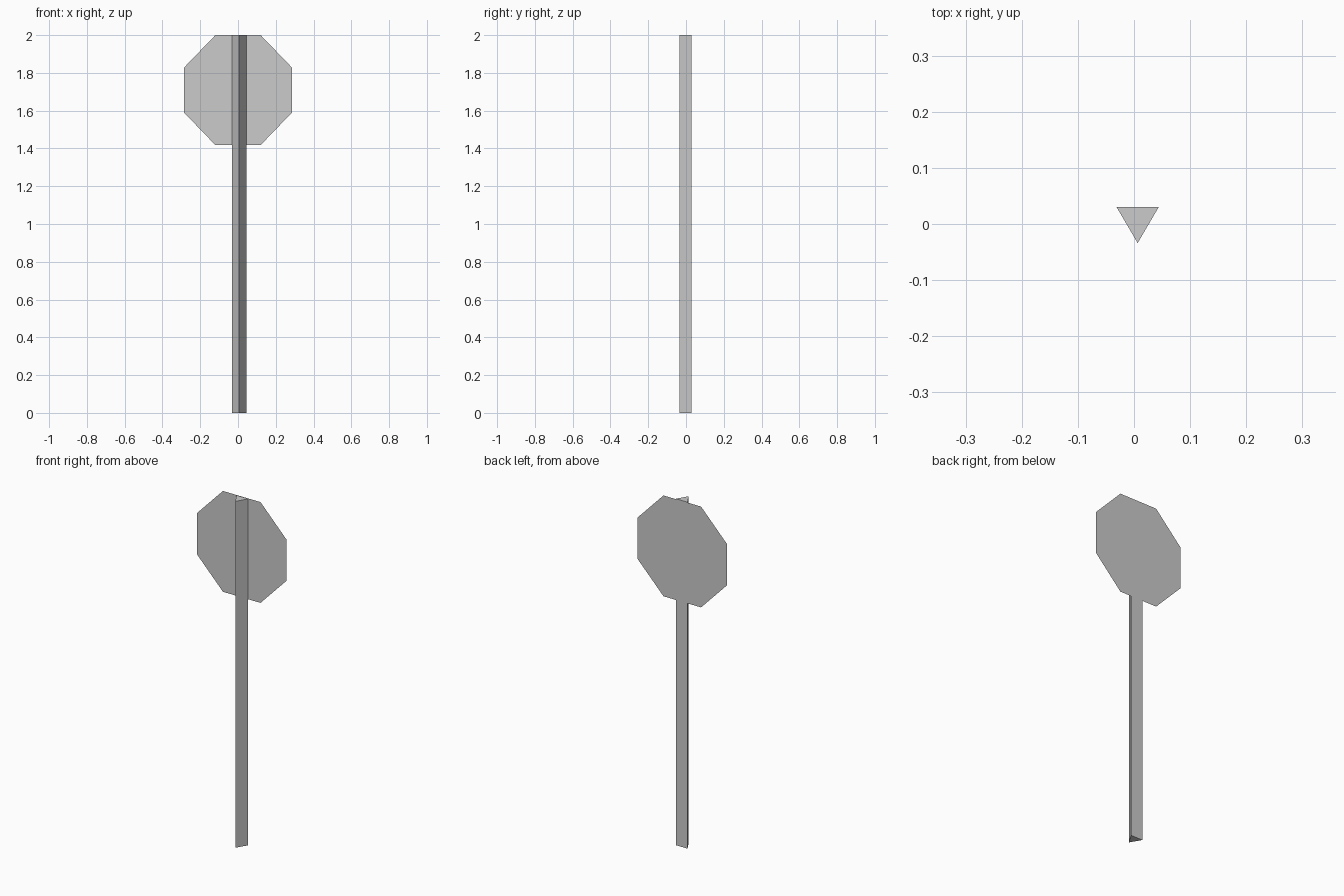
import bpy, bmesh

if "Cube" in bpy.data.objects:
    bpy.data.objects.remove(bpy.data.objects["Cube"])


def face_object(name, points, extrude=None):
    """Flat polygon, optionally extruded into a closed solid."""
    bm = bmesh.new()
    face = bm.faces.new([bm.verts.new(p) for p in points])
    if extrude:
        bottom = face
        res = bmesh.ops.extrude_face_region(bm, geom=[bottom], use_keep_orig=True)
        top = [v for v in res["geom"] if isinstance(v, bmesh.types.BMVert)]
        bmesh.ops.translate(bm, verts=top, vec=extrude)
        bmesh.ops.recalc_face_normals(bm, faces=bm.faces[:])
    mesh = bpy.data.meshes.new(name)
    bm.to_mesh(mesh)
    bm.free()
    obj = bpy.data.objects.new(name, mesh)
    bpy.context.collection.objects.link(obj)
    return obj


# Three-sided post, slightly off centre
face_object("post", [(-0.031, 0.03, 0), (0.044, 0.03, 0), (0.0065, -0.034, 0)],
            extrude=(0, 0, 2))

# Thin octagonal sign panel just behind the post, facing +y
W, H, CX, CZ, MID = 0.285, 0.291, 0.12, 0.12, 1.709
right = [(W, -CZ), (W, CZ), (CX, H), ]
half = [(CX, -H)] + right
outline = half + [(-x, -z) for x, z in half]
face_object("sign_panel", [(x, 0.034, MID + z) for x, z in reversed(outline)])
